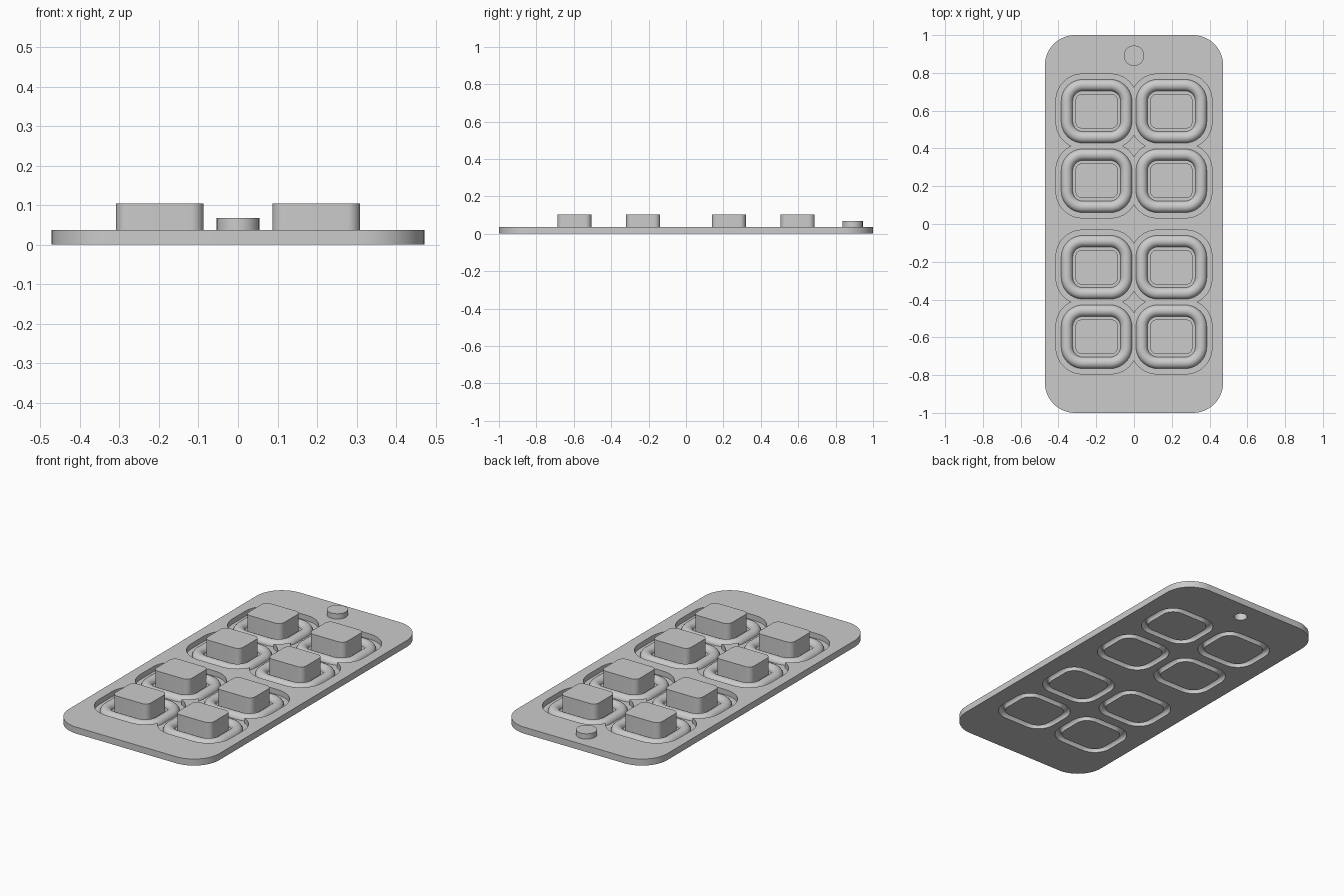
import bpy, bmesh
from math import sin, cos, pi, radians

if "Cube" in bpy.data.objects:
    bpy.data.objects.remove(bpy.data.objects["Cube"], do_unlink=True)

# One rubber grey for the whole moulding
GREY = (0.6, 0.6, 0.6, 1.0)
grey = bpy.data.materials.new("rubber_grey")
grey.use_nodes = True
grey.diffuse_color = GREY
grey.node_tree.nodes["Principled BSDF"].inputs["Base Color"].default_value = GREY


def outline(a, b, r, seg):
    """Rounded rectangle with half sizes a, b and corner radius r."""
    pts = []
    for q, (sx, sy) in enumerate([(1, 1), (-1, 1), (-1, -1), (1, -1)]):
        for i in range(seg + 1):
            t = (q + i / seg) * pi / 2
            pts.append((sx * (a - r) + r * cos(t), sy * (b - r) + r * sin(t)))
    return pts


def loft(name, centre, size, layers, closed=False, seg=10):
    """Stack outlines, each grown by an offset at a height; cap or close the loop."""
    a, b, r = size
    bm = bmesh.new()
    loops = [[bm.verts.new((centre[0] + x, centre[1] + y, z))
              for x, y in outline(a + d, b + d, r + d, seg)] for d, z in layers]
    pairs = list(zip(loops, loops[1:]))
    if closed:
        pairs.append((loops[-1], loops[0]))
    else:
        bm.faces.new(loops[0])
        bm.faces.new(loops[-1])
    for low, high in pairs:
        for i in range(len(low)):
            j = (i + 1) % len(low)
            bm.faces.new((low[i], low[j], high[j], high[i]))
    bmesh.ops.remove_doubles(bm, verts=bm.verts, dist=1e-6)
    bmesh.ops.recalc_face_normals(bm, faces=bm.faces)
    mesh = bpy.data.meshes.new(name)
    bm.to_mesh(mesh)
    bm.free()
    mesh.materials.append(grey)
    obj = bpy.data.objects.new(name, mesh)
    bpy.context.collection.objects.link(obj)
    return obj


def activate(obj):
    bpy.ops.object.select_all(action='DESELECT')
    obj.select_set(True)
    bpy.context.view_layer.objects.active = obj


def cut(target, cutter):
    mod = target.modifiers.new("cut", 'BOOLEAN')
    mod.operation, mod.solver, mod.object = 'DIFFERENCE', 'EXACT', cutter
    activate(target)
    bpy.ops.object.modifier_apply(modifier=mod.name)
    bpy.data.objects.remove(cutter, do_unlink=True)


PLATE_TOP, FLOOR = 0.037, 0.007
LED = (0, 0.891)
RING = (0.157, 0.138, 0.085)      # centre line of the flexible bead
TUBE, SLOT, BASE = 0.031, 0.018, 0.004
centres = [(x, y) for x in (-0.198, 0.198) for y in (-0.597, -0.229, 0.229, 0.597)]

# Base plate, with pockets, underside slots and the round indicator recess
plate = loft("base_plate", (0, 0), (0.472, 1.0, 0.16), [(0, 0), (0, PLATE_TOP)], seg=14)
parts = [plate]
for c in centres:
    cut(plate, loft("pocket_cutter", c, (0.215, 0.197, 0.14), [(0, FLOOR), (0, 0.1)]))
for c in centres:
    cut(plate, loft("slot_cutter", c, RING,
                    [(-SLOT, -0.02), (SLOT, -0.02), (SLOT, 0.02), (-SLOT, 0.02)], closed=True))
cut(plate, loft("recess_cutter", LED, (0.035, 0.035, 0.035), [(0, -0.02), (0, 0.1)]))

# Hollow arch profile of the bead around every key
steps = 10
arch = [(TUBE * cos(pi * i / steps), BASE + 0.03 * sin(pi * i / steps))
        for i in range(steps + 1)]
arch += [(-SLOT * cos(pi * i / steps), BASE + 0.022 * sin(pi * i / steps))
         for i in range(steps + 1)]

# Keys and their beads
for c in centres:
    parts.append(loft("flexible_ring", c, RING, arch, closed=True))
    parts.append(loft("key", c, (0.111, 0.091, 0.032), [(0, 0.001), (0, 0.104)]))

# Round indicator: a cap with a blind recess underneath
parts.append(loft("indicator_cap", LED, (0.054, 0.054, 0.054),
                  [(-0.019, 0.055), (-0.019, 0.03), (0, 0.03), (0, 0.067)]))

for obj in parts:
    activate(obj)
    bpy.ops.object.shade_smooth_by_angle(angle=radians(35))
